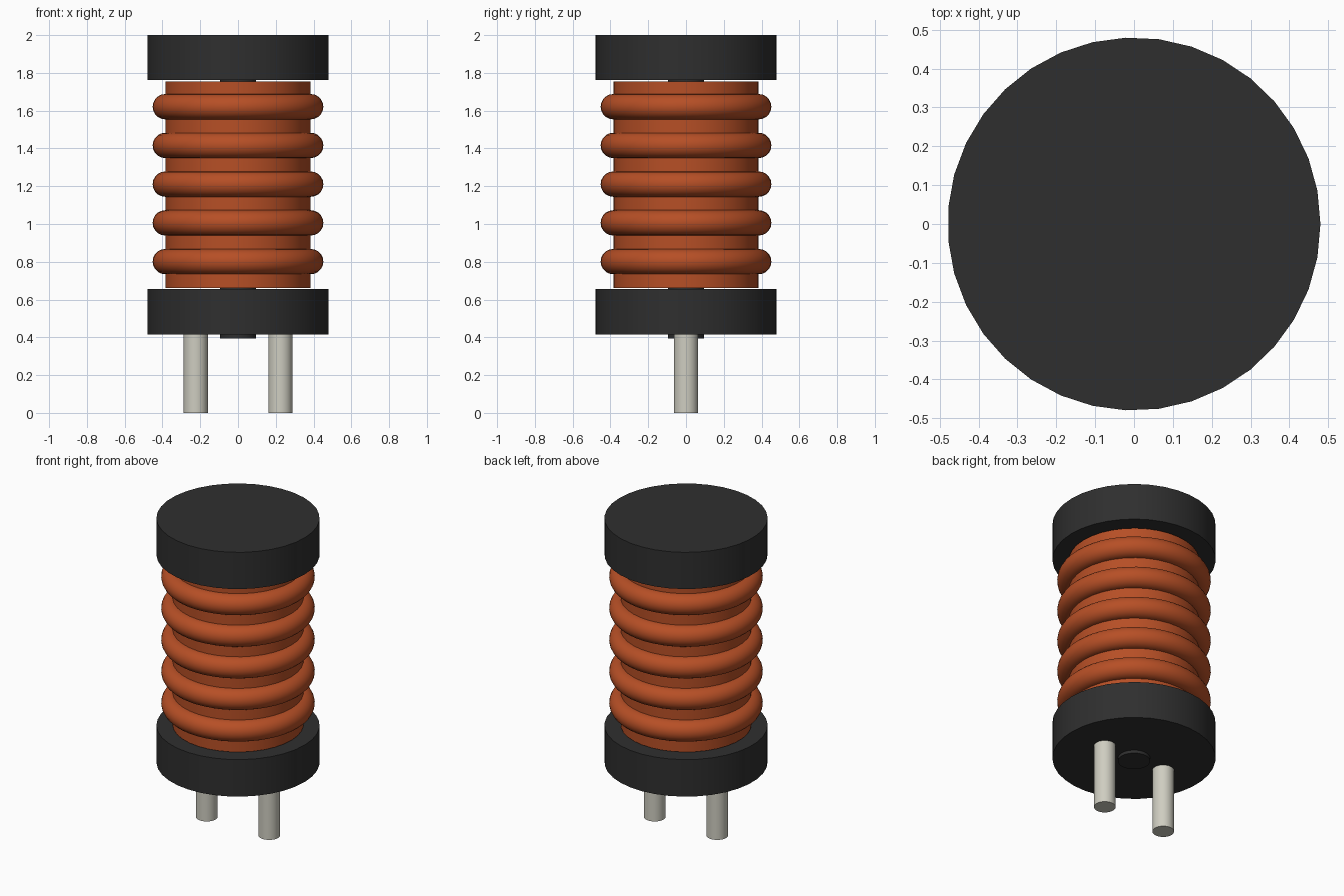
import bpy
import math

cube = bpy.data.objects.get("Cube")
if cube:
    bpy.data.objects.remove(cube, do_unlink=True)


def material(name, rgb, roughness=0.6):
    mat = bpy.data.materials.new(name)
    mat.use_nodes = True
    mat.diffuse_color = (*rgb, 1)
    shader = mat.node_tree.nodes["Principled BSDF"]
    shader.inputs["Base Color"].default_value = (*rgb, 1)
    shader.inputs["Roughness"].default_value = roughness
    return mat


black = material("matte black", (0.028, 0.028, 0.028))
copper = material("copper orange", (0.47, 0.078, 0.019))
tin = material("tinned grey", (0.62, 0.61, 0.53))


def finish(name, mat):
    obj = bpy.context.object
    obj.name = obj.data.name = name
    obj.data.materials.append(mat)
    bpy.ops.object.shade_smooth_by_angle(angle=math.radians(30))
    return obj


def cylinder(name, radius, bottom, top, mat, x=0, sides=35):
    # Quarter turn puts the first corner on +x
    bpy.ops.mesh.primitive_cylinder_add(
        vertices=sides, radius=radius, depth=top - bottom,
        location=(x, 0, (bottom + top) / 2), rotation=(0, 0, -math.pi / 2))
    return finish(name, mat)


# Ferrite end caps and the centre core that joins them
cylinder("bottom_flange", 0.48, 0.415, 0.655, black)
cylinder("top_flange", 0.48, 1.762, 2.0, black)
cylinder("core", 0.095, 0.395, 1.9, black)

# Wound copper body
cylinder("winding_body", 0.385, 0.66, 1.755, copper)

# Raised wire turns
for i in range(5):
    bpy.ops.mesh.primitive_torus_add(
        major_radius=0.385, minor_radius=0.067, major_segments=48,
        minor_segments=20, location=(0, 0, 0.801 + i * 0.205))
    finish(f"wire_turn_{i + 1}", copper)

# Lead pins
for side, x in (("left", 0.224), ("right", -0.224)):
    cylinder(f"{side}_pin", 0.064, 0, 0.45, tin, x)
